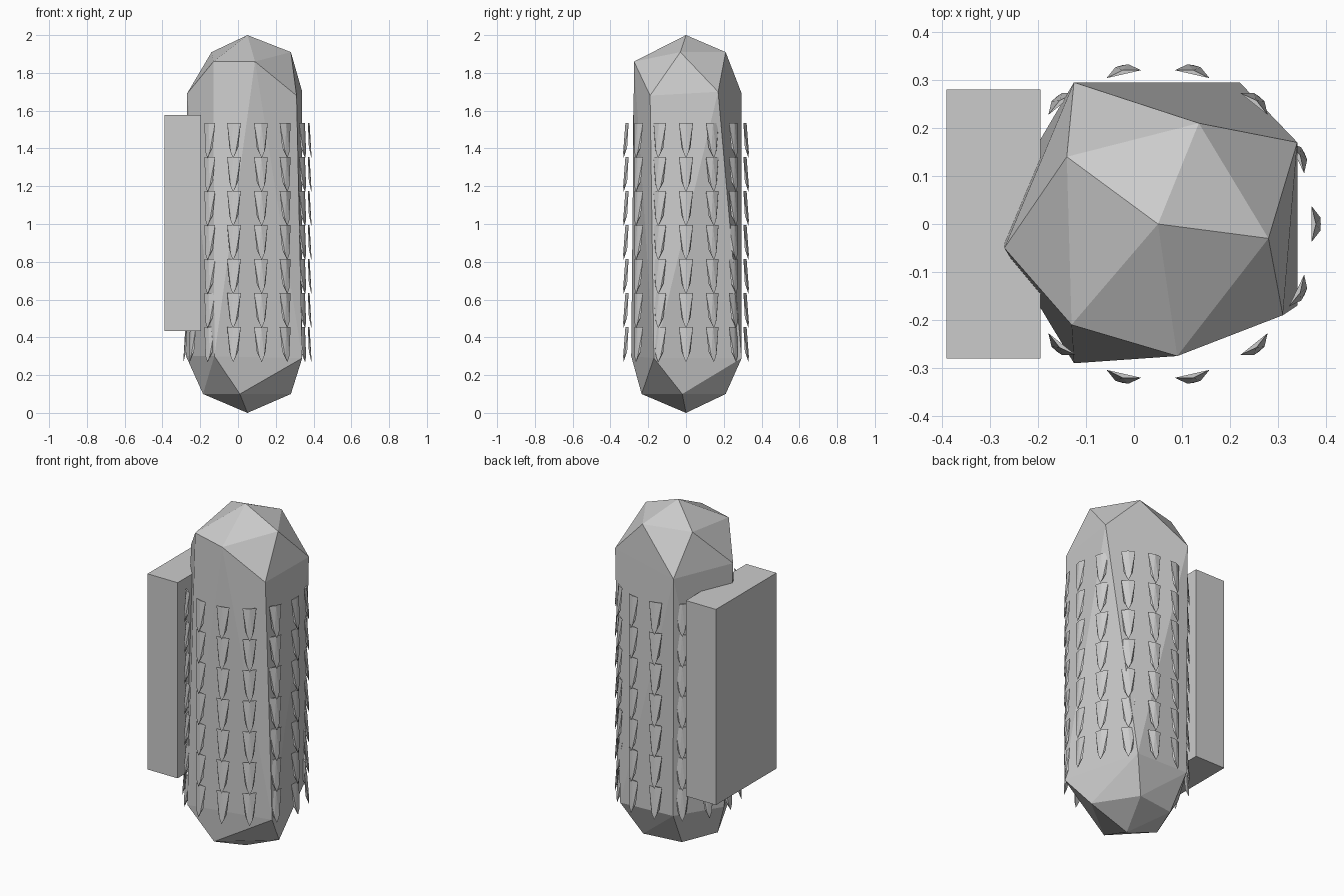
import bpy, bmesh
from math import cos, sin, tau
from mathutils import Vector

if "Cube" in bpy.data.objects:
    bpy.data.objects.remove(bpy.data.objects["Cube"])

CX = 0.05  # body axis


def add_hull(bm, points):
    verts = [bm.verts.new(p) for p in points]
    res = bmesh.ops.convex_hull(bm, input=verts)
    junk = [g for g in res["geom_interior"] if isinstance(g, bmesh.types.BMVert)]
    if junk:
        bmesh.ops.delete(bm, geom=junk, context='VERTS')


def finish(bm, name):
    bmesh.ops.recalc_face_normals(bm, faces=bm.faces)
    mesh = bpy.data.meshes.new(name)
    bm.to_mesh(mesh)
    bm.free()
    ob = bpy.data.objects.new(name, mesh)
    bpy.context.collection.objects.link(ob)
    return ob


# Faceted capsule body
crown = [(CX, 0, 2.0), (0.135, 0.21, 1.91), (-0.14, 0.14, 1.91),
         (0.28, -0.03, 1.91), (0.09, -0.275, 1.86), (-0.13, -0.21, 1.86)]
shoulder = [(-0.27, -0.05, 1.69), (0.31, -0.19, 1.68),
            (0.34, 0.17, 1.70), (-0.125, 0.295, 1.69)]
hip = [(-0.125, -0.29, 0.30), (0.34, -0.17, 0.29), (0.22, 0.295, 0.29),
       (-0.12, 0.29, 0.30), (-0.275, 0.04, 0.30)]
foot = [(CX, 0, 0.0), (-0.185, -0.03, 0.10), (0.01, -0.235, 0.10),
        (0.28, -0.02, 0.10), (0.13, 0.21, 0.10), (-0.10, 0.18, 0.10)]
bm = bmesh.new()
add_hull(bm, crown + shoulder + hip + foot)
finish(bm, "body")

# Back box
bm = bmesh.new()
bmesh.ops.create_cube(bm, size=1)
bmesh.ops.scale(bm, vec=(0.195, 0.56, 1.145), verts=bm.verts)
bmesh.ops.translate(bm, vec=(-0.2925, 0, 1.005), verts=bm.verts)
finish(bm, "side_box")

# Rows of pointed scales: (sideways, outwards, height)
profile = [(-0.037, 0.320, 0), (0.037, 0.320, 0), (0, 0.329, 0),
           (-0.024, 0.325, -0.13), (0.024, 0.325, -0.13),
           (-0.014, 0.338, -0.155), (0.014, 0.338, -0.155),
           (0, 0.339, -0.187)]
bm = bmesh.new()
for row in range(7):
    for col in range(14):
        a = tau * col / 14
        out, side = Vector((cos(a), sin(a), 0)), Vector((-sin(a), cos(a), 0))
        add_hull(bm, [Vector((CX, 0, 1.535 - 0.18 * row + h)) + out * r + side * s
                      for s, r, h in profile])
finish(bm, "scales")
